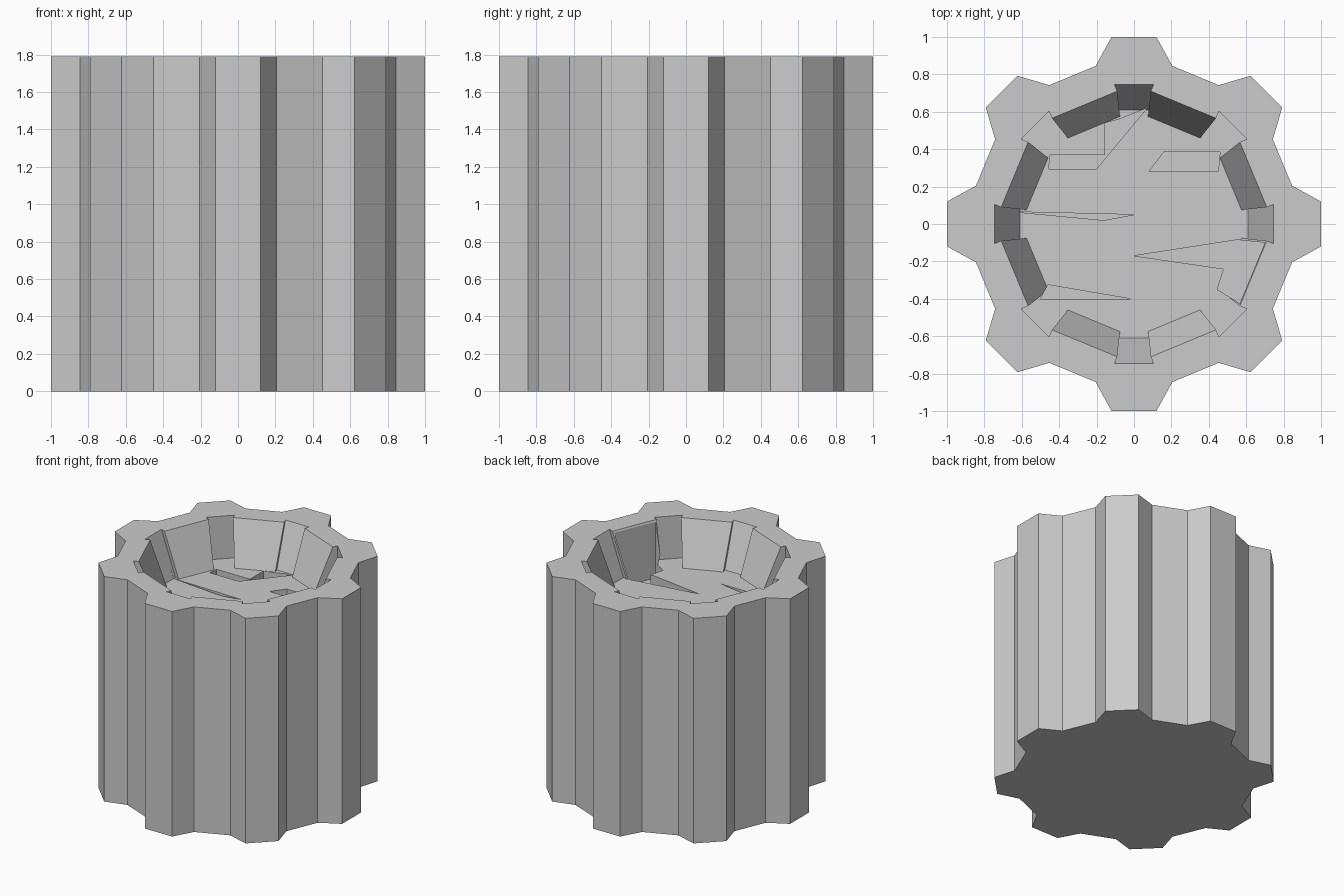
import bpy, bmesh
from math import pi, sin, cos

if "Cube" in bpy.data.objects:
    bpy.data.objects.remove(bpy.data.objects["Cube"])

H, FLOOR = 1.79, 1.45


def ring(bm, sector, z, diagonal=None):
    """Repeat a four-point sector eight times; diagonals may differ."""
    out = []
    for k in range(8):
        a = -k * pi / 4
        for x, y in (diagonal if diagonal and k % 2 else sector):
            out.append(bm.verts.new((x * cos(a) - y * sin(a),
                                     x * sin(a) + y * cos(a), z)))
    return out


def bridge(bm, a, b):
    n = len(a)
    for i in range(n):
        j = (i + 1) % n
        bm.faces.new((a[i], a[j], b[j], b[i]))


def finish(bm, name):
    bmesh.ops.recalc_face_normals(bm, faces=bm.faces[:])
    me = bpy.data.meshes.new(name)
    bm.to_mesh(me)
    bm.free()
    ob = bpy.data.objects.new(name, me)
    bpy.context.collection.objects.link(ob)
    return ob


def prism(name, pts, z0, z1):
    bm = bmesh.new()
    lo = [bm.verts.new((x, y, z0)) for x, y in pts]
    hi = [bm.verts.new((x, y, z1)) for x, y in pts]
    bridge(bm, lo, hi)
    bm.faces.new(lo)
    bm.faces.new(hi)
    return finish(bm, name)


# Toothed body with a tapered, slotted recess
tooth = [(-.205, .845), (-.12, 1), (.12, 1), (.205, .845)]
rim = [(-.09, .71), (-.105, .747), (.105, .747), (.09, .71)]
base = [(-.075, .575), (-.085, .61), (.085, .61), (.075, .575)]
slot = [(-.075, .575), (-.105, .747), (.105, .747), (.075, .575)]
bm = bmesh.new()
bottom = ring(bm, tooth, 0)
top = ring(bm, tooth, H)
inner = ring(bm, rim, H)
floor = ring(bm, base, FLOOR, slot)
for a, b in ((bottom, top), (top, inner), (inner, floor)):
    bridge(bm, a, b)
bm.faces.new(bottom)
bm.faces.new(floor)
body = finish(bm, "gear_body")

# Shallow pockets and pointed slits in the recess floor
pockets = [
    ([(-.455, .295), (-.2, .295), (.07, .62), (-.08, .56), (-.155, .54),
      (-.155, .37), (-.45, .37)], 1.65),
    ([(.08, .28), (.16, .385), (.46, .385), (.45, .28)], 1.65),
    ([(-.64, .065), (0, .05), (-.16, .02)], 1.65),
    ([(-.46, -.325), (-.02, -.4), (-.5, -.4)], 1.65),
    ([(0, -.17), (.55, -.085), (.70, -.1), (.565, -.425), (.445, -.35),
      (.48, -.24)], 1.9),
]
for i, (pts, z1) in enumerate(pockets):
    cutter = prism(f"pocket_cutter_{i}", pts, FLOOR - .12, z1)
    cutter.hide_render = True
    cutter.hide_set(True)
    mod = body.modifiers.new("pocket", 'BOOLEAN')
    mod.operation = 'DIFFERENCE'
    mod.solver = 'EXACT'
    mod.object = cutter
